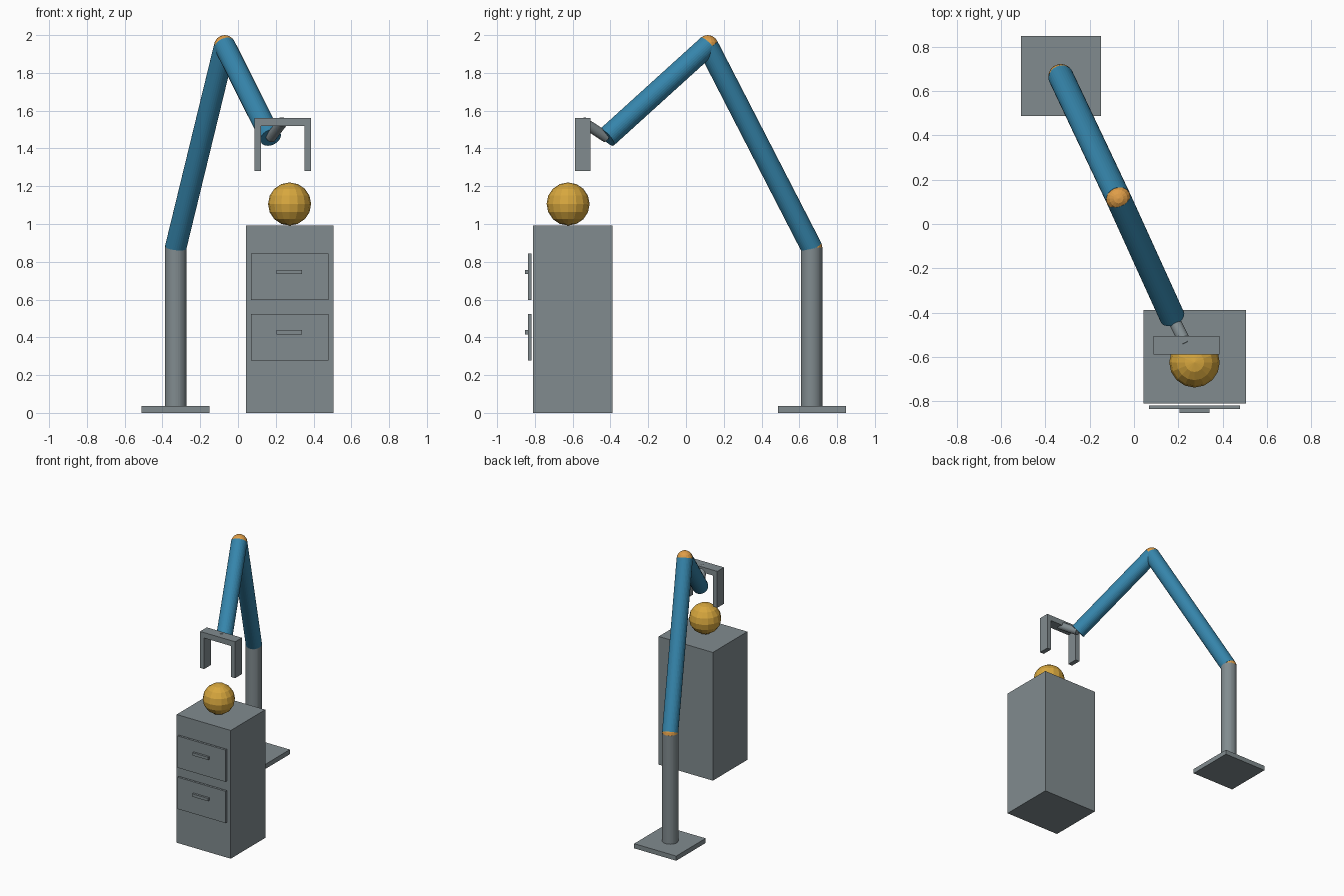
import bpy
from mathutils import Vector

if "Cube" in bpy.data.objects:
    bpy.data.objects.remove(bpy.data.objects["Cube"])


def material(name, rgb):
    m = bpy.data.materials.new(name)
    m.diffuse_color = (*rgb, 1)
    m.use_nodes = True
    m.node_tree.nodes["Principled BSDF"].inputs["Base Color"].default_value = m.diffuse_color
    return m


GREY = material("steel grey", (0.22, 0.26, 0.275))
BLUE = material("arm blue", (0.036, 0.235, 0.41))
ORANGE = material("joint orange", (0.74, 0.34, 0.065))
GOLD = material("ball gold", (0.68, 0.385, 0.048))


def finish(name, mat):
    ob = bpy.context.object
    ob.name = name
    ob.data.materials.append(mat)
    return ob


def box(name, lo, hi, mat=GREY):
    lo, hi = Vector(lo), Vector(hi)
    bpy.ops.mesh.primitive_cube_add(size=1, location=(lo + hi) / 2)
    ob = finish(name, mat)
    ob.scale = hi - lo
    return ob


def rod(name, a, b, radius, mat):
    a, b = Vector(a), Vector(b)
    bpy.ops.mesh.primitive_cylinder_add(vertices=32, radius=radius,
                                        depth=(b - a).length, location=(a + b) / 2)
    ob = finish(name, mat)
    ob.rotation_euler = (b - a).to_track_quat('Z', 'Y').to_euler()
    return ob


def ball(name, centre, radius, mat):
    bpy.ops.mesh.primitive_uv_sphere_add(segments=16, ring_count=8,
                                         radius=radius, location=centre)
    return finish(name, mat)


# joint positions along the arm
SHOULDER = (-0.33, 0.665, 0.875)
ELBOW = (-0.07, 0.115, 1.943)
WRIST = (0.173, -0.42, 1.458)
HAND = (0.237, -0.547, 1.541)
R = 0.057

# pedestal
box("base_plate", (-0.51, 0.488, 0), (-0.15, 0.848, 0.036))
rod("column", (-0.33, 0.665, 0.03), SHOULDER, R, GREY)

# arm
ball("shoulder_joint", SHOULDER, R, ORANGE)
rod("lower_arm", SHOULDER, ELBOW, R, BLUE)
ball("elbow_joint", ELBOW, R, ORANGE)
rod("upper_arm", ELBOW, WRIST, R, BLUE)
rod("wrist", WRIST, HAND, 0.028, GREY)

# gripper
box("gripper_bar", (0.087, -0.588, 1.52), (0.387, -0.506, 1.562))
for side, x in (("left", 0.087), ("right", 0.352)):
    box(side + "_finger", (x, -0.588, 1.28), (x + 0.035, -0.506, 1.52))

# cabinet with two drawers
box("cabinet", (0.042, -0.81, 0), (0.505, -0.388, 0.992))
for label, z in (("upper", 0.72), ("lower", 0.401)):
    box(label + "_drawer", (0.068, -0.836, z - 0.123), (0.478, -0.819, z + 0.123))
    box(label + "_handle", (0.205, -0.852, z + 0.015), (0.34, -0.836, z + 0.037))

# ball resting on the cabinet
ball("ball", (0.273, -0.624, 1.106), 0.114, GOLD)
